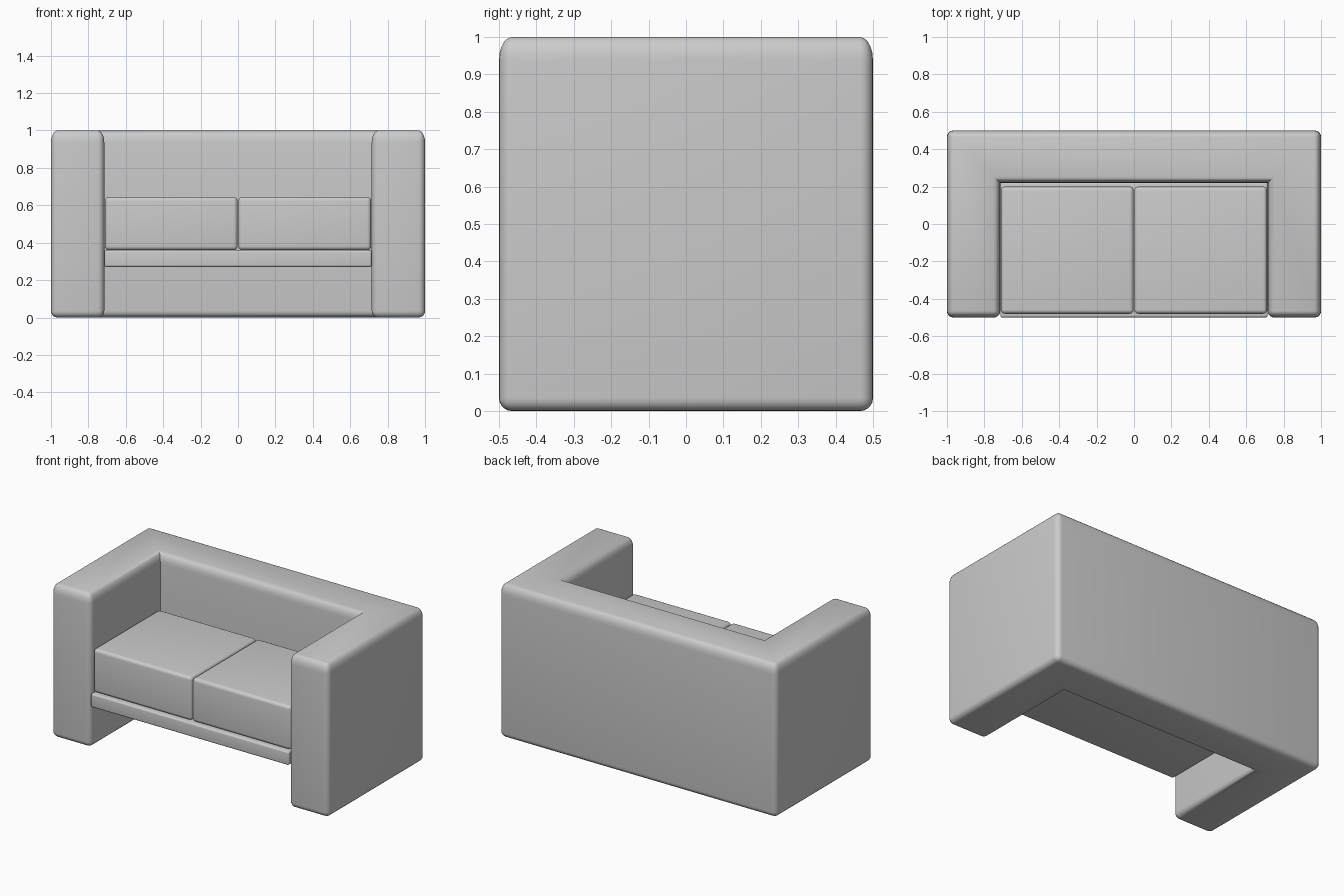
import bpy
import bmesh
import math

if "Cube" in bpy.data.objects:
    bpy.data.objects.remove(bpy.data.objects["Cube"])


def rounded_prism(name, outline, z0, z1, radius, top_stretch=1.0):
    """Extrude a plan outline from z0 to z1 and round its convex edges."""
    bm = bmesh.new()
    face = bm.faces.new([bm.verts.new((x, y, z0)) for x, y in outline])
    ext = bmesh.ops.extrude_face_region(bm, geom=[face], use_keep_orig=True)
    for v in ext["geom"]:
        if isinstance(v, bmesh.types.BMVert):
            v.co.z = z1
    bmesh.ops.recalc_face_normals(bm, faces=bm.faces[:])
    bm.normal_update()
    bmesh.ops.bevel(bm, geom=[e for e in bm.edges if e.is_convex],
                    offset=radius, offset_type='OFFSET', segments=5,
                    profile=0.5, affect='EDGES', clamp_overlap=True)
    # Make the top rounding taller than it is wide
    for v in bm.verts:
        if v.co.z > z1 - radius - 1e-4:
            v.co.z = z1 - (z1 - v.co.z) * top_stretch
    bmesh.ops.recalc_face_normals(bm, faces=bm.faces[:])
    mesh = bpy.data.meshes.new(name)
    bm.to_mesh(mesh)
    bm.free()
    obj = bpy.data.objects.new(name, mesh)
    bpy.context.collection.objects.link(obj)
    bpy.ops.object.select_all(action='DESELECT')
    obj.select_set(True)
    bpy.context.view_layer.objects.active = obj
    bpy.ops.object.shade_smooth_by_angle(angle=math.radians(40))
    return obj


def rect(x0, x1, y0, y1):
    return [(x0, y0), (x1, y0), (x1, y1), (x0, y1)]


# U-shaped frame: both arms and the back in one piece
right_half = [(0.715, 0.22), (0.715, -0.5), (1.0, -0.5), (1.0, 0.5)]
left_half = [(-x, y) for x, y in reversed(right_half)]
rounded_prism("arms_and_back", right_half + left_half, 0.0, 1.0, 0.035, 1.8)

# Thin seat board between the arms
rounded_prism("seat_board", rect(-0.715, 0.715, -0.5, 0.225), 0.27, 0.36, 0.012)

# Two seat cushions
for side, name in ((-1, "left_cushion"), (1, "right_cushion")):
    xs = sorted((side * 0.002, side * 0.712))
    rounded_prism(name, rect(xs[0], xs[1], -0.48, 0.2), 0.36, 0.645, 0.022)
